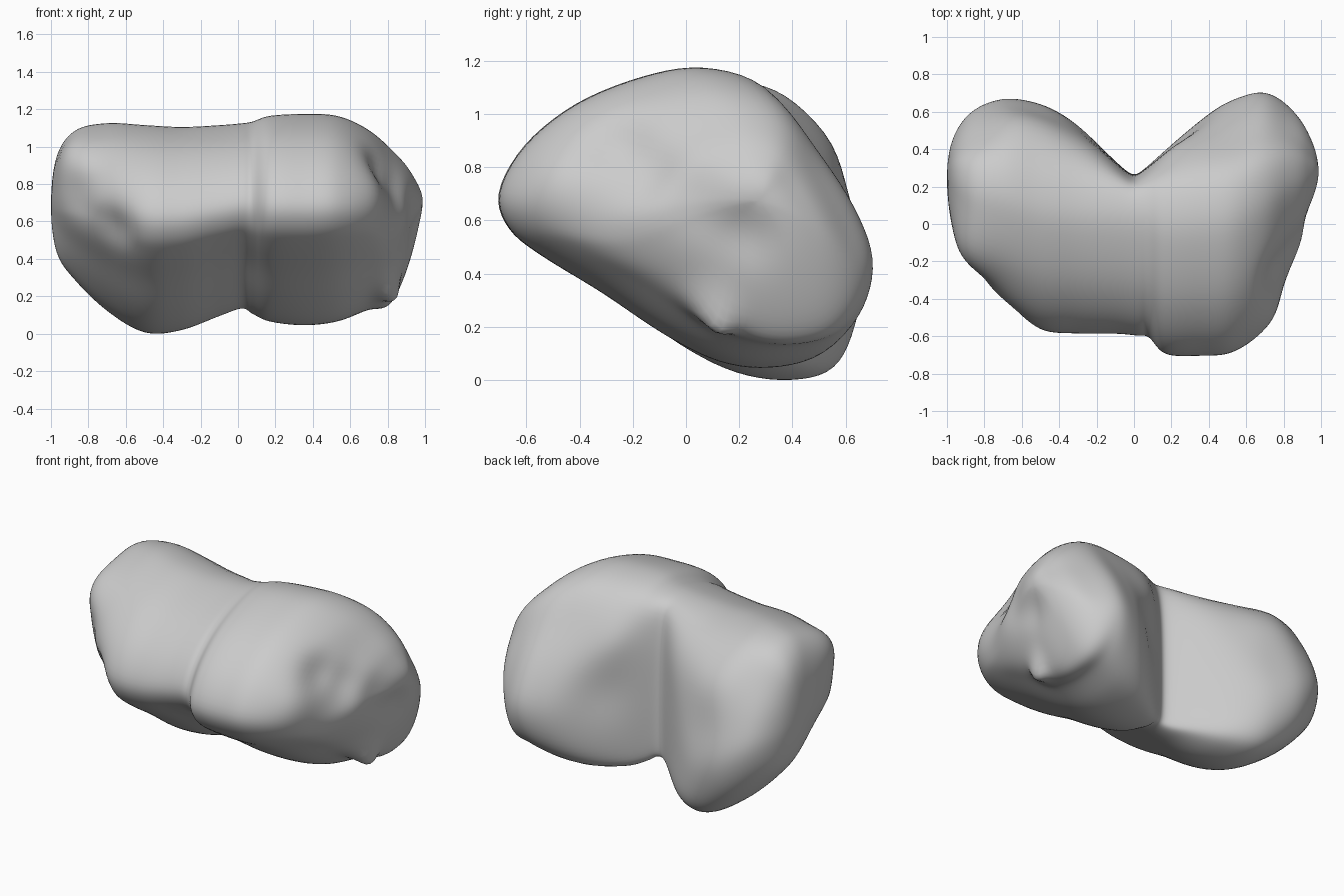
import bpy
import bmesh
from math import exp
from mathutils import Vector

if "Cube" in bpy.data.objects:
    bpy.data.objects.remove(bpy.data.objects["Cube"], do_unlink=True)

LENGTH_STEPS = 8   # rings between neighbouring stations
AROUND_STEPS = 5   # points between neighbouring outline points

# Stations along the body: x, front y, back y, bottom z, top z
stations = [
    (-1, .25, .25, .68, .68),
    (-.97, 0, .46, .43, .94),
    (-.87, -.27, .61, .28, 1.08),
    (-.7, -.43, .69, .12, 1.12),
    (-.5, -.56, .69, .01, 1.11),
    (-.3, -.58, .67, .02, 1.1),
    (-.1, -.58, .66, .09, 1.11),
    (.02, -.59, .66, .13, 1.12),
    (.08, -.6, .66, .1, 1.13),
    (.17, -.69, .68, .06, 1.16),
    (.35, -.7, .7, .04, 1.17),
    (.53, -.68, .72, .06, 1.16),
    (.69, -.55, .73, .12, 1.09),
    (.82, -.27, .65, .16, .98),
    (.93, -.02, .5, .41, .85),
    (1, .28, .28, .67, .67),
]

# Slanted oval cross-section, as fractions of depth and height
outline = [
    (0, .58), (.07, .74), (.21, .88), (.39, .97), (.55, 1), (.71, .94),
    (.83, .75), (.94, .54), (1, .34), (.97, .16), (.88, .04), (.74, 0),
    (.6, .02), (.45, .11), (.28, .25), (.12, .37), (.03, .46),
]

# Local swells and dents: centre, push, radius
swells = [
    ((.84, .1, .23), (.05, 0, -.11), .08),       # small knob
    ((-.55, .45, .85), (0, .08, .03), .22),      # upper back swell
    ((-.3, .38, .92), (0, .03, .01), .18),
    ((-.45, .4, .03), (0, .06, -.01), .25),      # low back swell
    ((.32, .45, .55), (.01, -.03, 0), .18),      # hollow in the cleft wall
    ((.28, .42, .92), (-.03, .01, 0), .15),      # rim above the hollow
    ((.8, -.12, .76), (-.04, .02, -.01), .11),   # slanting furrow on the side
    ((.9, .06, .66), (-.04, 0, 0), .12),
    ((.95, .24, .56), (-.04, 0, 0), .12),
    ((.74, -.26, .88), (-.03, .03, -.03), .1),
    ((.68, -.44, .72), (.03, -.02, .01), .13),   # nodule ahead of the furrow
    ((-.88, -.1, .95), (-.03, -.03, .01), .18),  # upper corner of the far end
    ((-.82, -.27, .72), (.04, .04, 0), .13),     # chamfer on the far end
    ((-.68, -.42, .57), (.04, .04, 0), .13),
]


def smooth_path(points, steps, closed):
    """Catmull-Rom curve through points of any dimension."""
    count = len(points)
    result = []
    first, last = (0, count) if closed else (1, count - 2)
    for i in range(first, last):
        a, b, c, d = (points[(i + k) % count] for k in (-1, 0, 1, 2))
        for s in range(steps):
            t = s / steps
            result.append([
                .5 * (2 * q + (r - p) * t + (2 * p - 5 * q + 4 * r - w) * t ** 2
                      + (3 * q - p - 3 * r + w) * t ** 3)
                for p, q, r, w in zip(a, b, c, d)])
    if not closed:
        result.append(list(points[-2]))
    return result


def mirrored(row):
    """Turn a station inside out, so the ends close as round domes."""
    x, front, back, bottom, top = row
    return (x, back, front, top, bottom)


def shape_point(x, y, z):
    """Cut the back cleft softly, then add the swells."""
    cleft = .25 + (x * x + .03 ** 2) ** .5
    y = .5 * (y + cleft - ((y - cleft) ** 2 + .025) ** .5)
    point = Vector((x, y, z))
    moved = point.copy()
    for centre, push, radius in swells:
        distance = (point - Vector(centre)).length / radius
        moved += Vector(push) * exp(-distance ** 2)
    return moved


# Body: rings lofted along x with a pole at each end
padded = [mirrored(stations[1])] + stations + [mirrored(stations[-2])]
rows = smooth_path(padded, LENGTH_STEPS, False)
ring_shape = smooth_path(outline, AROUND_STEPS, True)
bm = bmesh.new()
rings = []
for x, front, back, bottom, top in rows[1:-1]:
    rings.append([bm.verts.new(shape_point(x, front + u * (back - front),
                                           bottom + v * (top - bottom)))
                  for u, v in ring_shape])
for ring, following in zip(rings, rings[1:]):
    for i in range(len(ring)):
        bm.faces.new((ring[i - 1], ring[i], following[i], following[i - 1]))
for ring, row in ((rings[0], rows[0]), (rings[-1], rows[-1])):
    pole = bm.verts.new(shape_point(row[0], row[1], row[3]))
    for i in range(len(ring)):
        bm.faces.new((ring[i - 1], ring[i], pole))
bmesh.ops.recalc_face_normals(bm, faces=bm.faces)
for _ in range(3):
    bmesh.ops.smooth_vert(bm, verts=bm.verts, factor=.5,
                          use_axis_x=True, use_axis_y=True, use_axis_z=True)

# Stand the body on the ground
lowest = min(v.co.z for v in bm.verts)
bmesh.ops.translate(bm, verts=bm.verts, vec=(0, 0, -lowest))
for face in bm.faces:
    face.smooth = True

mesh = bpy.data.meshes.new("two_lobed_body")
bm.to_mesh(mesh)
bm.free()
body = bpy.data.objects.new("two_lobed_body", mesh)
bpy.context.collection.objects.link(body)

# Plain grey surface
grey = bpy.data.materials.new("plain_grey")
grey.use_nodes = True
colour = (.6, .6, .6, 1)
grey.diffuse_color = colour
grey.node_tree.nodes["Principled BSDF"].inputs["Base Color"].default_value = colour
mesh.materials.append(grey)
